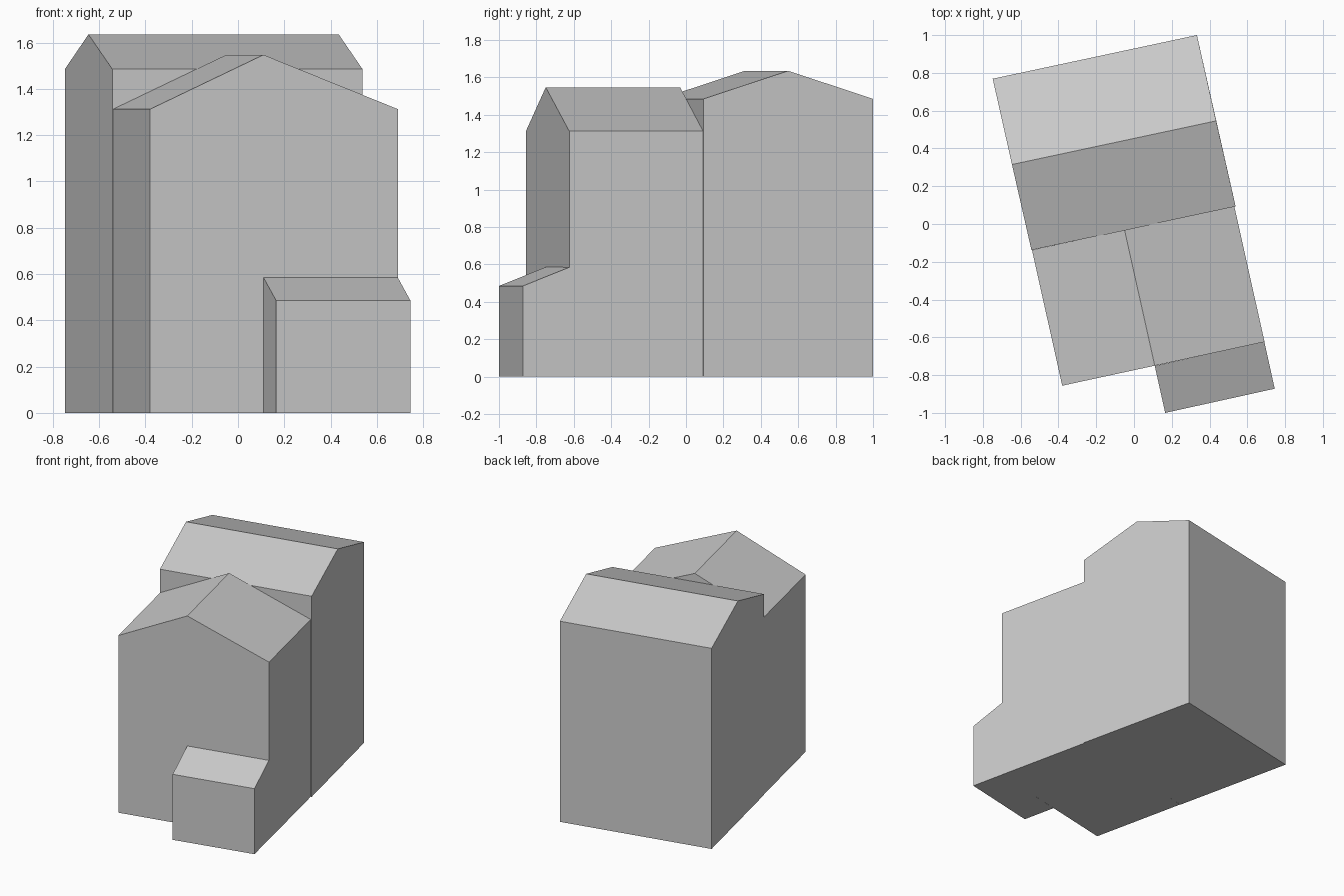
import bpy
import bmesh
from mathutils import Vector

cube = bpy.data.objects.get("Cube")
if cube:
    bpy.data.objects.remove(cube, do_unlink=True)

# One plain grey for the whole building
grey = bpy.data.materials.new("plain grey")
grey.use_nodes = True
colour = (0.6, 0.6, 0.6, 1)
grey.diffuse_color = colour
grey.node_tree.nodes["Principled BSDF"].inputs["Base Color"].default_value = colour


def prism(name, section, sweep):
    """Sweep an upright section, given as 3D points, along a level direction."""
    bm = bmesh.new()
    cap = bm.faces.new([bm.verts.new(p) for p in section])
    swept = bmesh.ops.extrude_face_region(bm, geom=[cap], use_keep_orig=True)
    moved = [v for v in swept["geom"] if isinstance(v, bmesh.types.BMVert)]
    bmesh.ops.translate(bm, verts=moved, vec=Vector((*sweep, 0)))
    bmesh.ops.recalc_face_normals(bm, faces=bm.faces)
    mesh = bpy.data.meshes.new(name)
    bm.to_mesh(mesh)
    bm.free()
    mesh.materials.append(grey)
    bpy.context.collection.objects.link(bpy.data.objects.new(name, mesh))


def gable(start, ridge, end, eave_z, ridge_z):
    """Five-point house section between two wall corners."""
    return [(*start, 0), (*start, eave_z), (*ridge, ridge_z),
            (*end, eave_z), (*end, 0)]


# Tall rear block, ridge running across the building
prism("rear_block",
      gable((-0.748, 0.769), (-0.646, 0.315), (-0.543, -0.138), 1.485, 1.635),
      (1.081, 0.231))

# Front wing, gable facing forward
prism("front_wing",
      gable((-0.38, -0.856), (0.11, -0.75), (0.691, -0.624), 1.312, 1.547),
      (-0.16, 0.718))

# Low porch with a lean-to roof
front, wall = (0.165, -1.0), (0.11, -0.751)
prism("porch",
      [(*front, 0), (*front, 0.485), (*wall, 0.585), (*wall, 0)],
      (0.58, 0.128))
